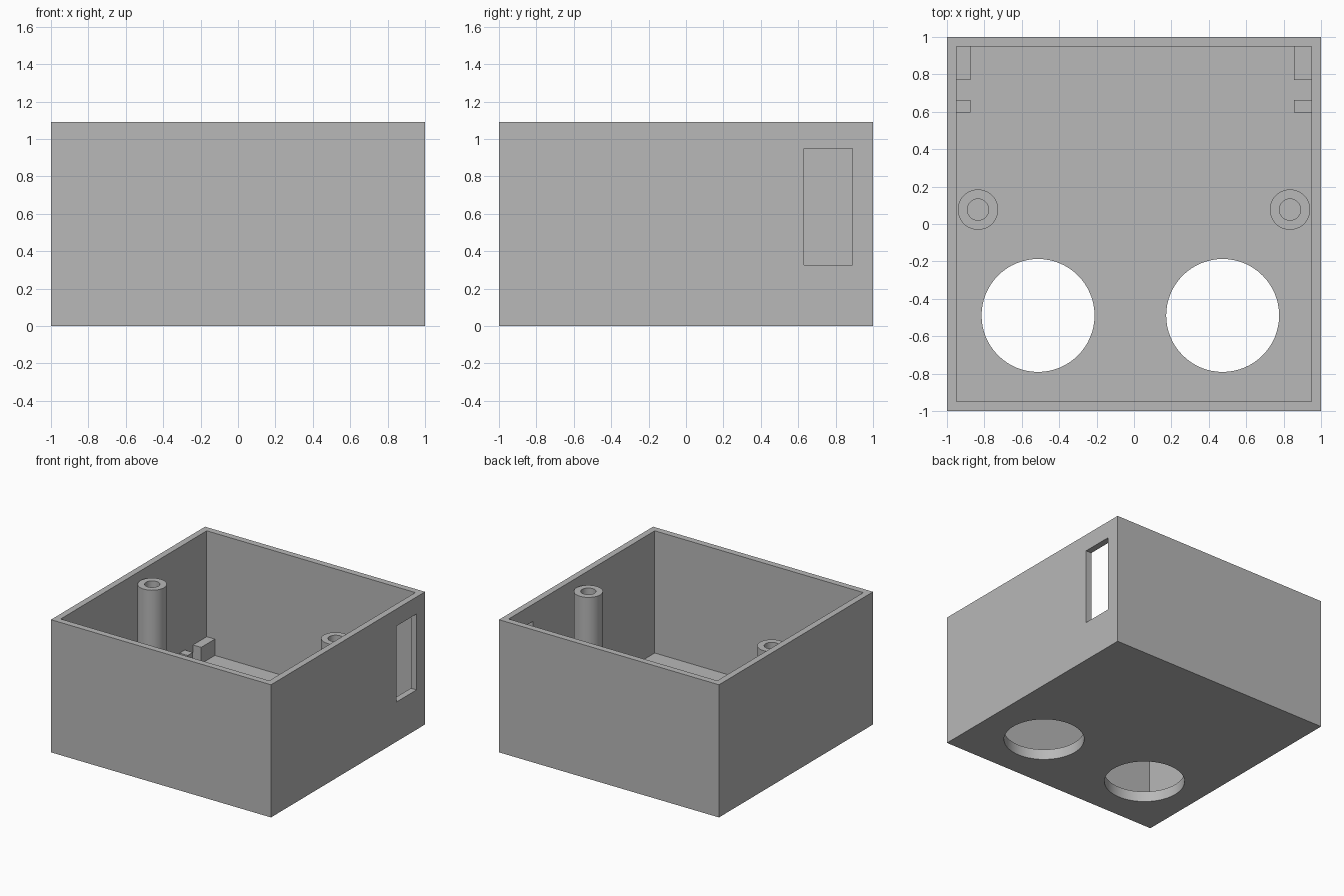
import bpy
from mathutils import Vector

cube = bpy.data.objects.get("Cube")
if cube:
    bpy.data.objects.remove(cube, do_unlink=True)

HEIGHT, INNER, FLOOR = 1.09, 0.948, 0.086
SINK = 0.02  # overlap of fittings into the shell

grey = bpy.data.materials.new("plain_grey")
grey.use_nodes = True
colour = (0.48, 0.48, 0.48, 1)
grey.diffuse_color = colour
grey.node_tree.nodes["Principled BSDF"].inputs["Base Color"].default_value = colour


def finish(name):
    obj = bpy.context.object
    obj.name = name
    obj.data.materials.append(grey)
    return obj


def box(name, low, high):
    low, high = Vector(low), Vector(high)
    bpy.ops.mesh.primitive_cube_add(size=1, location=(low + high) / 2)
    obj = finish(name)
    obj.data.transform(obj.matrix_world.inverted() @ obj.matrix_world)
    for v in obj.data.vertices:
        v.co = v.co * (high - low)
    return obj


def cylinder(name, x, y, radius, bottom, top):
    bpy.ops.mesh.primitive_cylinder_add(
        vertices=64, radius=radius, depth=top - bottom,
        location=(x, y, (bottom + top) / 2))
    return finish(name)


def cut(target, cutter):
    mod = target.modifiers.new(cutter.name, 'BOOLEAN')
    mod.operation, mod.solver, mod.object = 'DIFFERENCE', 'EXACT', cutter
    bpy.context.view_layer.objects.active = target
    bpy.ops.object.modifier_apply(modifier=mod.name)
    bpy.data.objects.remove(cutter, do_unlink=True)


def smooth(obj):
    bpy.ops.object.select_all(action='DESELECT')
    obj.select_set(True)
    bpy.context.view_layer.objects.active = obj
    bpy.ops.object.shade_smooth_by_angle()


# Open-topped case with two round floor openings and a side slot
case = box("case", (-1, -1, 0), (1, 1, HEIGHT))
cut(case, box("cavity", (-INNER, -INNER, FLOOR), (INNER, INNER, HEIGHT + 1)))
for x in (-0.513, 0.474):
    cut(case, cylinder("floor_opening", x, -0.489, 0.302, -1, 0.5))
cut(case, box("side_slot", (0.9, 0.63, 0.326), (1.1, 0.89, 0.95)))
smooth(case)

for side, sign, inner_x in (("left", 1, 0.856), ("right", -1, 0.874)):
    # Hollow screw posts
    post = cylinder(side + "_post", sign * 0.834, 0.077, 0.108, FLOOR - SINK, 1.015)
    cut(post, cylinder("post_bore", sign * 0.834, 0.077, 0.057, FLOOR, 2))
    smooth(post)

    # Retaining blocks along the side walls
    xs = sorted((sign * inner_x, sign * (INNER + SINK)))
    for name, y0, y1 in (("corner_block", 0.77, INNER + SINK),
                         ("small_block", 0.595, 0.663)):
        box(side + "_" + name, (xs[0], y0, FLOOR - SINK), (xs[1], y1, 0.22))
